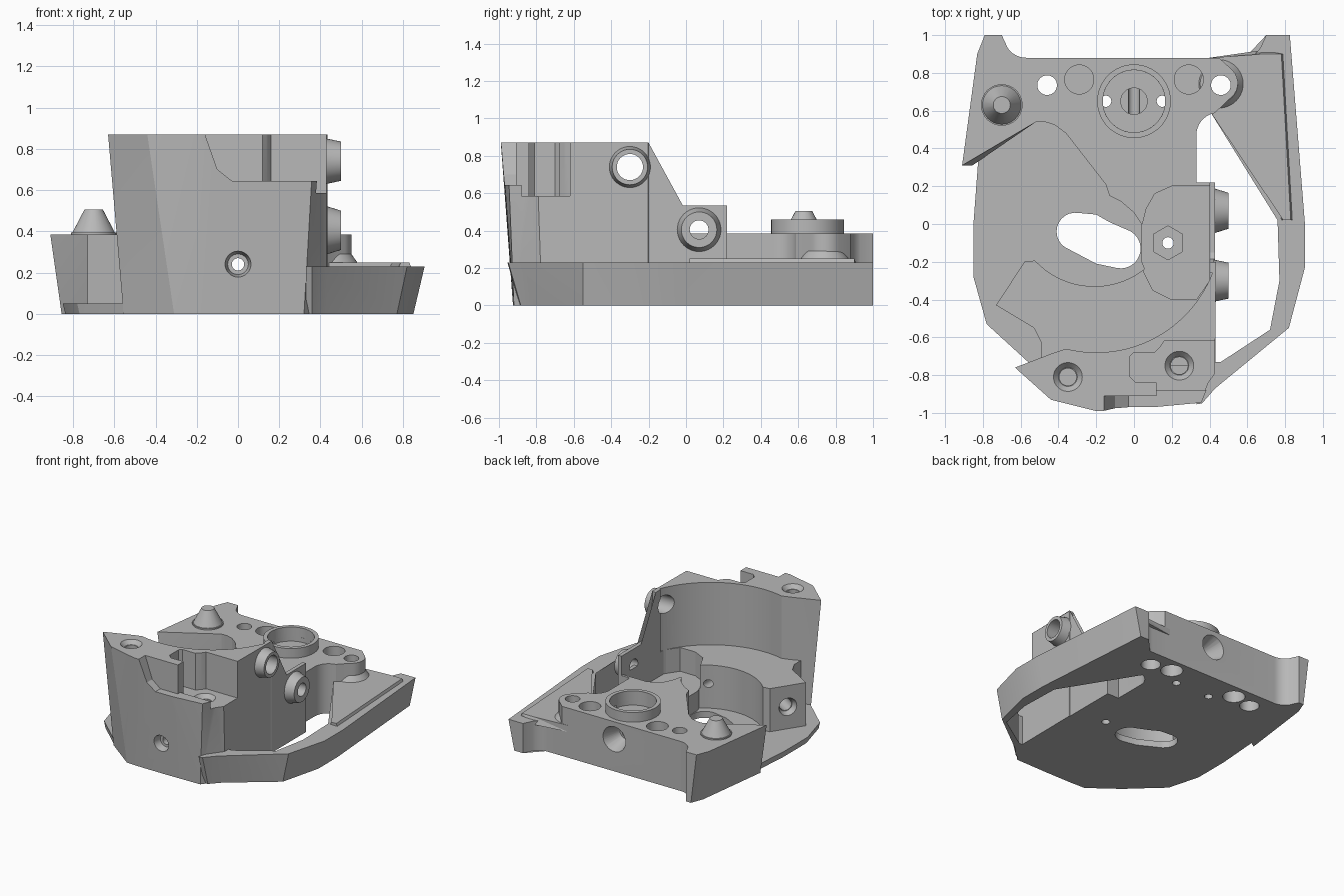
import bpy, bmesh, math
from mathutils import Vector, Matrix

cube = bpy.data.objects.get("Cube")
if cube:
    bpy.data.objects.remove(cube, do_unlink=True)

grey = bpy.data.materials.new("matte grey")
colour = (0.48, 0.48, 0.48, 1)
grey.diffuse_color = colour
grey.use_nodes = True
for node in grey.node_tree.nodes:
    if node.type == 'BSDF_PRINCIPLED':
        node.inputs["Base Color"].default_value = colour


def make_object(name, bm):
    bmesh.ops.triangulate(bm, faces=bm.faces[:])
    bmesh.ops.recalc_face_normals(bm, faces=bm.faces[:])
    mesh = bpy.data.meshes.new(name)
    bm.to_mesh(mesh)
    bm.free()
    mesh.materials.append(grey)
    ob = bpy.data.objects.new(name, mesh)
    bpy.context.scene.collection.objects.link(ob)
    return ob


def loft(name, bottom, top, low, high, axis='z'):
    """Solid between two matching outlines, along the chosen axis."""
    place = {'z': lambda a, b, h: (a, b, h),
             'y': lambda a, b, h: (a, h, b),
             'x': lambda a, b, h: (h, a, b)}[axis]
    bm = bmesh.new()
    lower = [bm.verts.new(place(a, b, low)) for a, b in bottom]
    upper = [bm.verts.new(place(a, b, high)) for a, b in top]
    bm.faces.new(lower)
    bm.faces.new(upper)
    count = len(lower)
    for i in range(count):
        j = (i + 1) % count
        bm.faces.new((lower[i], lower[j], upper[j], upper[i]))
    return make_object(name, bm)


def prism(name, outline, low, high, axis='z'):
    return loft(name, outline, outline, low, high, axis)


def cone(name, start, direction, length, r_start, r_end, sides=40):
    bm = bmesh.new()
    turn = Vector(direction).to_track_quat('Z', 'Y').to_matrix().to_4x4()
    matrix = Matrix.Translation(start) @ turn @ Matrix.Translation((0, 0, length / 2))
    bmesh.ops.create_cone(bm, cap_ends=True, segments=sides, radius1=r_start,
                          radius2=r_end, depth=length, matrix=matrix)
    return make_object(name, bm)


def cut(parts, cutter):
    """Subtract the cutter from every listed part, then discard it."""
    cutter.hide_render = True
    for part in parts:
        mod = part.modifiers.new("cut", 'BOOLEAN')
        mod.operation = 'DIFFERENCE'
        mod.solver = 'MANIFOLD'
        mod.object = cutter
        bpy.context.view_layer.update()
        graph = bpy.context.evaluated_depsgraph_get()
        mesh = bpy.data.meshes.new_from_object(part.evaluated_get(graph))
        part.modifiers.clear()
        part.data = mesh
    bpy.data.objects.remove(cutter, do_unlink=True)


def bore(parts, start, direction, length, radius, end_radius=None, sides=40):
    end = radius if end_radius is None else end_radius
    cut(parts, cone("bore_cutter", start, direction, length, radius, end, sides))


def arc(cx, cy, radius, start, end, steps):
    angles = [math.radians(start + (end - start) * i / steps) for i in range(steps + 1)]
    return [(cx + radius * math.cos(a), cy + radius * math.sin(a)) for a in angles]


def flare(outline, left, right):
    """Foot of an outline whose outer sides lean outward as they rise."""
    return [(x * .94 if x < left or x > right else x,
             y * .93 if y < -.74 else y) for x, y in outline]


UP, DOWN, BACK, LEFT = (0, 0, 1), (0, 0, -1), (0, 1, 0), (-1, 0, 0)

# thin floor under the open channel
floor_outline = [(-.82, .4), (-.85, 0), (-.85, -.28), (-.78, -.53), (-.55, -.74),
                 (.3, -.75), (.43, -.7), (.43, .22), (.33, .22), (.33, .55), (-.8, .55)]
floor_foot = [(x * .985 if x < 0 else x, y) for x, y in floor_outline]
floor_plate = loft("floor_plate", floor_foot, floor_outline, 0, .05)

# rear block, with its ear and the rounded boss beside the opening
rear_outline = [(-.91, .31), (-.83, .9), (-.79, 1), (-.7, 1)]
rear_outline += arc(-.57, 1, .12, 215, 270, 6)
rear_outline += [(.45, .88)]
rear_outline += arc(.45, .745, .1, 45, -60, 8)
rear_outline += arc(.45, .47, .12, 100, 180, 8)
rear_outline += [(.33, .22), (.2, .22), (.1, .16), (.06, .09), (.04, .0), (0, .06),
                 (-.07, .12), (-.13, .15), (-.15, .21), (-.36, .48), (-.42, .525),
                 (-.47, .54), (-.52, .54)]
rear_block = loft("rear_block", flare(rear_outline, -.72, 2), rear_outline, 0, .385)

# low rail around the side opening
rail_outline = [(.33, -.955), (.36, -.95), (.43, -.87), (.82, -.55), (.905, -.23),
                (.905, 0), (.825, 1), (.7, 1)]
rail_outline += arc(.57, 1, .12, -35, -90, 6)
rail_outline += [(.4, .88), (.4, .6), (.72, .6), (.76, .02), (.79, -.02), (.77, -.3),
                 (.72, -.56), (.46, -.73), (.33, -.73)]
side_rail = loft("side_rail", flare(rail_outline, -2, .8), rail_outline, 0, .23)

# raised inner part of the rail, sloping toward the opening
lip_foot = [(.4, .6), (.72, .6), (.765, .02), (.85, .02), (.8, .9), (.68, .92), (.4, .88)]
lip_top = [(.4, .6), (.75, .6), (.79, .02), (.83, .02), (.78, .9), (.68, .9), (.4, .88)]
rail_lip = loft("rail_lip", lip_foot, lip_top, .2, .25)

# flared foot of the boss where it meets the rail
boss_foot = cone("boss_foot", (.45, .742, .24), UP, .05, .135, .1)

# crescent step inside the tall wall
crescent_outline = [(-.73, -.43), (-.58, -.2)]
crescent_outline += arc(-.21, .1, .43, -137, -52, 16)
crescent_outline += [(.04, -.2), (.04, 0), (.06, .09), (.1, .16), (.2, .22), (.43, .22),
                     (.43, -.75), (-.49, -.75), (-.49, -.63), (-.53, -.55)]
crescent = prism("crescent_step", crescent_outline, 0, .385)

# tall front wall with a cylindrical inner face
inner_face = [(.43, -.2)] + arc(-.2, -.02, .66, -16, -104, 32) + [(-.42, -.68)]
front_top = [(-.63, -.76), (-.44, -.93), (-.2, -.99), (.05, -.985), (.37, -.955), (.43, -.8)]
front_foot = [(-.555, -.735), (-.31, -.92), (-.18, -.925), (.05, -.925), (.32, -.92),
              (.43, -.77)]
tall_wall = loft("tall_wall", inner_face + front_foot, inner_face + front_top, 0, .87)

# thin side wall that steps down toward the rear
side_profile = [(-.26, .1), (.22, .1), (.22, .535), (-.15, .535), (-.185, .55),
                (-.2, .59), (-.2, .87), (-.26, .87)]
side_wall = prism("side_wall", side_profile, .4, .43, 'x')

# slot through the floor
slot = arc(-.31, -.04, .1, 80, 250, 12) + [(-.2, -.21)]
slot += arc(-.07, -.13, .105, -100, 60, 12) + [(-.13, .01), (-.2, .05)]
cut([floor_plate], prism("slot_cutter", slot, -.1, .2))

# nut pocket behind the side wall
pocket = [(0, 0), (.045, 0), (.065, .08), (.11, .16), (.2, .2), (.4, .2), (.4, -.3),
          (.33, -.4), (.2, -.4), (.1, -.35), (.05, -.25), (.03, -.18), (0, -.18)]
cut([crescent], prism("pocket_cutter", pocket, .2, .6))
bore([crescent], (.18, -.1, .12), UP, .2, .09, sides=6)
bore([crescent, floor_plate], (.18, -.1, -.1), UP, .5, .03)

# sloped notch, stepped recess and low lip on the front of the wall
notch = [(-.17, .9), (-.16, .87), (-.1, .7), (-.03, .645), (.6, .645), (.6, .9)]
cut([tall_wall], prism("notch_cutter", notch, -1.2, -.91, 'y'))
recess = [(-.02, -.7), (0, -.68), (.11, -.68), (.14, -.65), (.16, -.62), (.6, -.62),
          (.6, -.88), (.12, -.88), (.12, -.84), (.01, -.84), (-.02, -.81)]
cut([tall_wall], prism("recess_cutter", recess, .585, 1))
lip_gap = [(.12, -1.1), (.6, -1.1), (.6, -.8), (.12, -.8)]
cut([tall_wall], prism("lip_cutter", lip_gap, .645, 1))

# screw holes on the wall top and in the recess
for x, y, z in ((-.35, -.81, .87), (.24, -.75, .585)):
    bore([tall_wall], (x, y, z + .01), DOWN, .04, .085, .05)
    bore([tall_wall], (x, y, z), DOWN, .25, .045)

# long bore from front to rear, with a countersink at each end
bore([tall_wall, crescent, rear_block], (0, -1.2, .24), BACK, 2.4, .03)
bore([tall_wall], (0, -1, .24), BACK, .12, .075, .05)
bore([rear_block], (0, .74, .25), BACK, .15, .05, .1)

# magnet and bolt holes in the rear block, mirrored
corner_parts = [rear_block, side_rail, rail_lip, boss_foot]
for side in (-1, 1):
    bore(corner_parts, (side * .46, .735, -.1), UP, .6, .052)
    bore([rear_block, side_rail], (side * .46, .735, -.1), UP, .2, .07)
    bore([rear_block], (side * .29, .765, .28), UP, .2, .077)
    bore([rear_block], (side * .29, .765, -.1), UP, .2, .08)
    bore([rear_block], (side * .15, .65, -.1), UP, .6, .03)
bore([rear_block], (0, .65, .35), UP, .2, .165)
bore([rear_block], (0, .65, .25), UP, .2, .07)

# raised locating ring
ring = cone("locating_ring", (0, .65, .37), UP, .09, .195, .195, 48)
bore([ring], (0, .65, .3), UP, .3, .165, sides=48)

# locating cone
cone("locating_cone_foot", (-.7, .63, .37), UP, .025, .11, .11)
cone("locating_cone", (-.7, .63, .39), UP, .115, .105, .045)

# bore in the end of the crescent
inward = (.84, -.54, 0)
bore([crescent], (-.67, -.305, .22), inward, .06, .075, .05)
bore([crescent], (-.67, -.305, .22), inward, .3, .045)

# two flanged tubes on the side wall
for name, y, z, hole, flange in (("upper_tube", -.3, .74, .07, .112),
                                 ("lower_tube", .07, .405, .05, .12)):
    tube = cone(name, (.42, y, z), (1, 0, 0), .08, flange, .095)
    bore([tube, tall_wall, side_wall], (.6, y, z), LEFT, .3, hole)

# smooth the curved faces and keep the edges crisp
bpy.ops.object.select_all(action='DESELECT')
for ob in bpy.context.scene.objects:
    if ob.type == 'MESH' and grey.name in ob.data.materials:
        ob.select_set(True)
        bpy.context.view_layer.objects.active = ob
bpy.ops.object.shade_smooth_by_angle(angle=math.radians(20))
